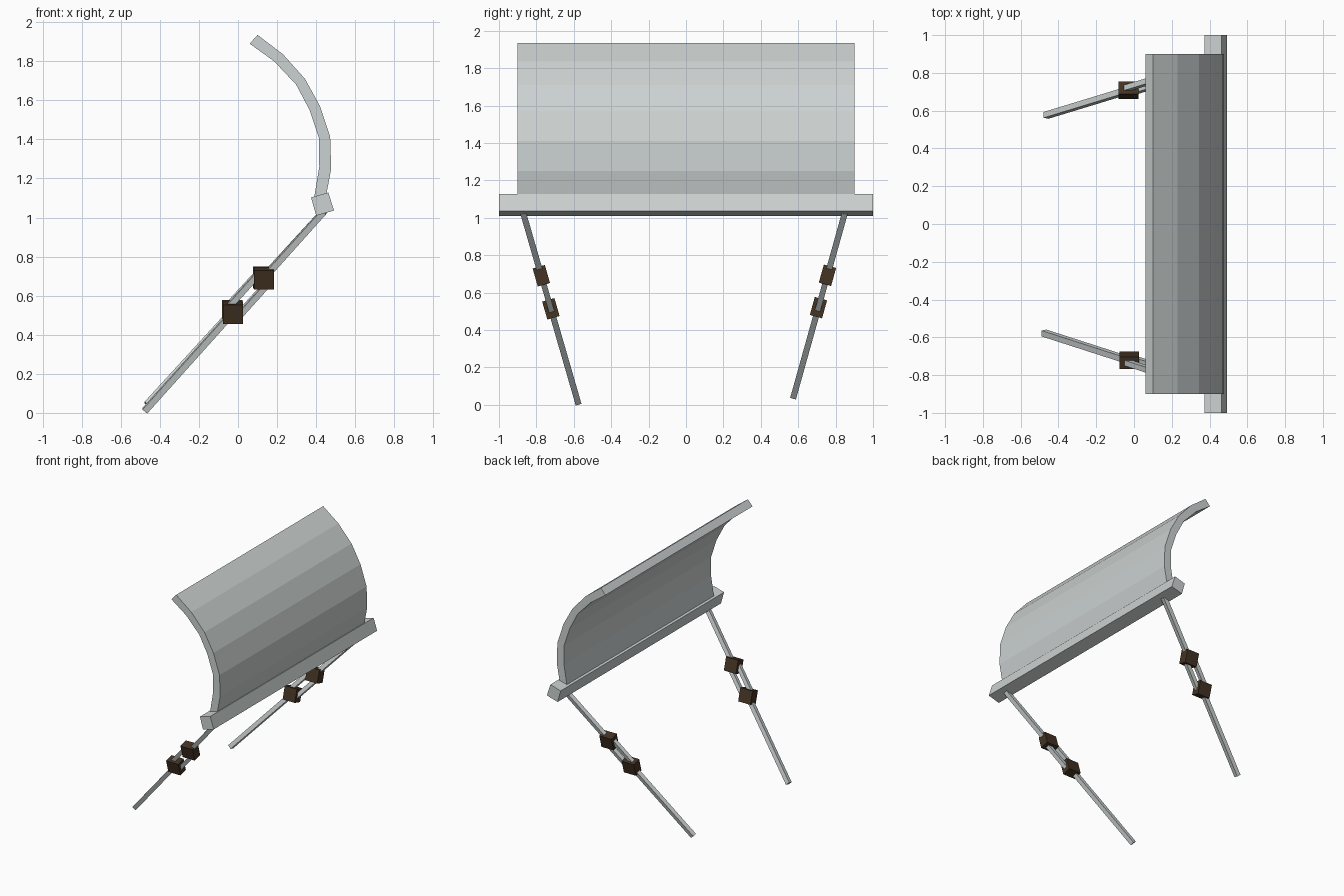
import bpy, bmesh, math
from mathutils import Vector, Matrix

if "Cube" in bpy.data.objects:
    bpy.data.objects.remove(bpy.data.objects["Cube"])


def material(name, rgb):
    m = bpy.data.materials.new(name)
    m.diffuse_color = (*rgb, 1)
    m.use_nodes = True
    m.node_tree.nodes["Principled BSDF"].inputs["Base Color"].default_value = m.diffuse_color
    return m


STEEL = material("pale steel", (0.60, 0.64, 0.635))
BROWN = material("dark brown", (0.058, 0.033, 0.017))


def finish(bm, name, mat):
    bmesh.ops.recalc_face_normals(bm, faces=bm.faces)
    me = bpy.data.meshes.new(name)
    bm.to_mesh(me)
    bm.free()
    me.materials.append(mat)
    ob = bpy.data.objects.new(name, me)
    bpy.context.collection.objects.link(ob)
    return ob


def extrude_profile(name, points, half_width, mat):
    """Extrude an xz outline along y, centred on y = 0."""
    bm = bmesh.new()
    face = bm.faces.new([bm.verts.new((x, -half_width, z)) for x, z in points])
    geom = bmesh.ops.extrude_face_region(bm, geom=[face])["geom"]
    verts = [g for g in geom if isinstance(g, bmesh.types.BMVert)]
    bmesh.ops.translate(bm, verts=verts, vec=(0, 2 * half_width, 0))
    return finish(bm, name, mat)


def box(name, size, matrix, mat):
    bm = bmesh.new()
    bmesh.ops.create_cube(bm, size=1, matrix=matrix @ Matrix.Diagonal((*size, 1)))
    return finish(bm, name, mat)


# Curved blade
outer = [(0.10, 1.935), (0.23, 1.836), (0.343, 1.71), (0.42, 1.57),
         (0.472, 1.412), (0.477, 1.25), (0.447, 1.09)]
inner = [(0.06, 1.89), (0.185, 1.80), (0.298, 1.68), (0.367, 1.549),
         (0.415, 1.405), (0.416, 1.26), (0.388, 1.09)]
extrude_profile("curved_blade", outer + inner[::-1], 0.9, STEEL)

# Square bar along the lower edge
extrude_profile("base_bar", [(0.374, 1.103), (0.462, 1.128),
                             (0.492, 1.036), (0.40, 1.01)], 1.0, STEEL)


# Struts: two end rods, two parallel middle rods, two clamp blocks
def strut(side, top, bottom, t_upper, t_lower):
    top, bottom = Vector(top), Vector(bottom)
    d = (top - bottom).normalized()
    tilt = Matrix.Rotation(math.atan2(-d.y, d.z), 3, 'X')
    n = tilt @ Vector((0, 1, 0))
    s = n.cross(d).normalized()
    frame = Matrix((s, n, d)).transposed().to_4x4()
    upper, lower = top.lerp(bottom, t_upper), top.lerp(bottom, t_lower)

    def rod(name, a, b, width):
        box(name, (width, width, (b - a).length),
            Matrix.Translation((a + b) / 2) @ frame, STEEL)

    rod(side + "_upper_rod", upper, top + d * 0.03, 0.032)
    rod(side + "_lower_rod", bottom, lower, 0.032)
    for label, sign in (("outer", -1), ("inner", 1)):
        off = s * 0.036 * sign
        rod(f"{side}_{label}_link", lower + off, upper + off, 0.03)
    for label, pos in (("upper", upper), ("lower", lower)):
        box(f"{side}_{label}_clamp", (0.104, 0.068, 0.1),
            Matrix.Translation(pos) @ tilt.to_4x4(), BROWN)


strut("front", (0.42, -0.866, 1.01), (-0.477, -0.577, 0.011), 0.32, 0.497)
strut("back", (0.42, 0.845, 1.01), (-0.466, 0.575, 0.043), 0.328, 0.507)
